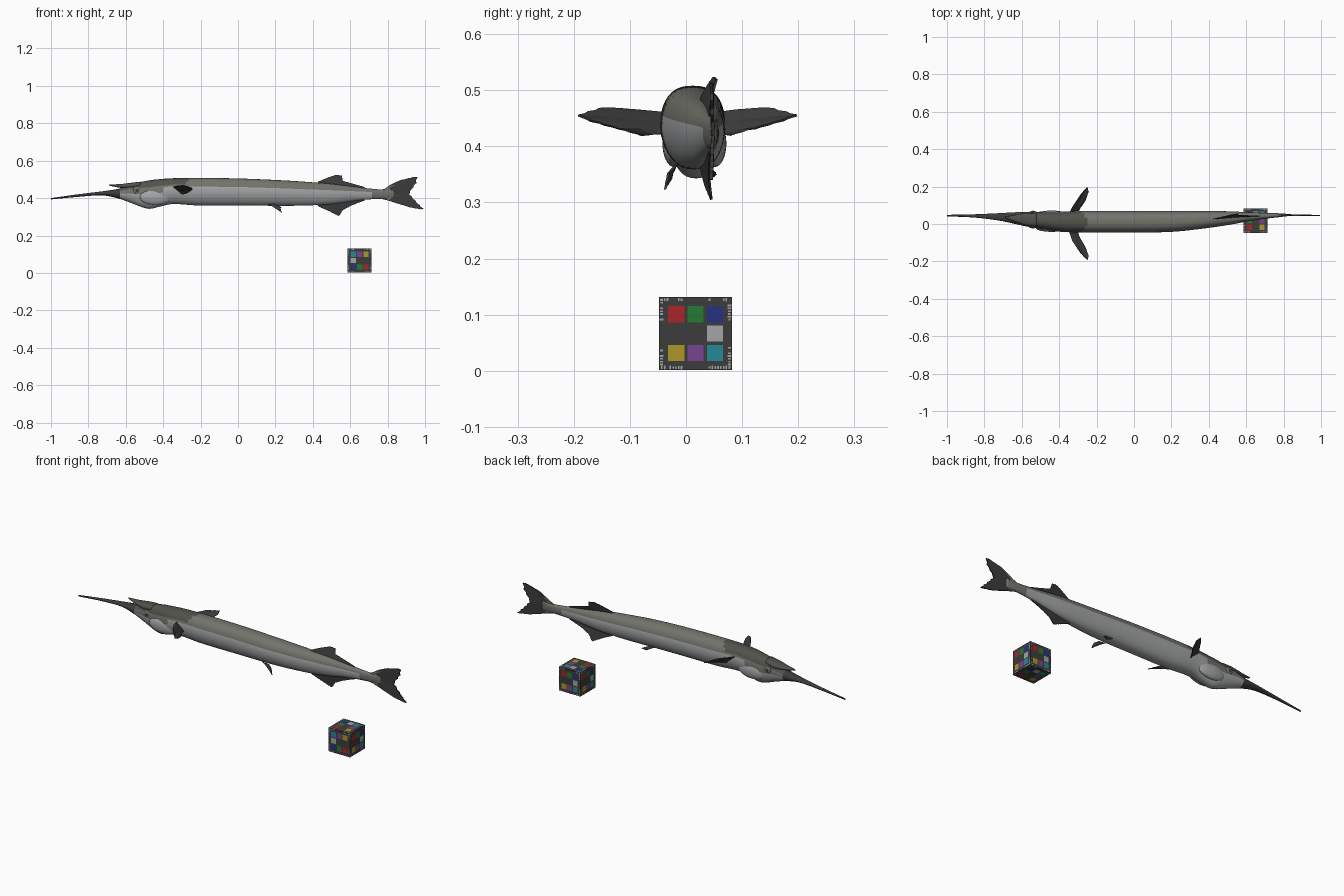
import bpy, bmesh, math, random
from mathutils import Vector

if "Cube" in bpy.data.objects:
    bpy.data.objects.remove(bpy.data.objects["Cube"])

random.seed(4)


def lin(c):
    c /= 255
    return c / 12.92 if c <= 0.04045 else ((c + 0.055) / 1.055) ** 2.4


COLOURS = {
    "silver": (163, 165, 166), "olive_grey": (114, 116, 108), "dark_olive": (80, 82, 75),
    "charcoal": (59, 60, 59), "red": (172, 35, 40), "green": (36, 122, 52),
    "blue": (38, 50, 128), "yellow": (172, 152, 38), "purple": (122, 68, 144),
    "teal": (36, 138, 150)}
MATS, IDX = [], {}
for i, (n, rgb) in enumerate(COLOURS.items()):
    m = bpy.data.materials.new(n)
    m.diffuse_color = (*[lin(c) for c in rgb], 1)
    m.use_nodes = True
    m.node_tree.nodes["Principled BSDF"].inputs["Base Color"].default_value = m.diffuse_color
    MATS.append(m)
    IDX[n] = i


def finish(name, bm, rule, smooth=True, normals=True):
    """Turn a bmesh into an object; rule(face) gives a colour name."""
    if normals:
        bmesh.ops.recalc_face_normals(bm, faces=bm.faces)
    for f in bm.faces:
        f.material_index = IDX[rule(f)]
        f.smooth = smooth
    me = bpy.data.meshes.new(name)
    bm.to_mesh(me)
    bm.free()
    for m in MATS:
        me.materials.append(m)
    ob = bpy.data.objects.new(name, me)
    bpy.context.collection.objects.link(ob)
    return ob


def spline(rows, x):
    """Monotone-ish cubic interpolation of table rows by their first column."""
    k = max(i for i in range(len(rows) - 1) if rows[i][0] <= x + 1e-9)
    a, b = rows[k], rows[k + 1]
    p, q = rows[max(k - 1, 0)], rows[min(k + 2, len(rows) - 1)]
    h = b[0] - a[0]
    t = (x - a[0]) / h
    out = []
    for j in range(1, len(a)):
        ma, mb = (b[j] - p[j]) / (b[0] - p[0]) * h, (q[j] - a[j]) / (q[0] - a[0]) * h
        out.append((2*t**3 - 3*t*t + 1) * a[j] + (t**3 - 2*t*t + t) * ma
                   + (3*t*t - 2*t**3) * b[j] + (t**3 - t*t) * mb)
    return out


def loft(name, rows, rings, rule, seg=40):
    """Skin rows of (x, bottom, top, centre y, half width) with rounded sections."""
    bm = bmesh.new()
    loops = []
    for i in range(rings + 1):
        x = rows[0][0] + (rows[-1][0] - rows[0][0]) * i / rings
        lo, hi, cy, w = spline(rows, x)
        ring = []
        for k in range(seg):
            a = 2 * math.pi * k / seg
            c, s = math.cos(a), math.sin(a)
            y = math.copysign(abs(c) ** 0.8, c) * w * (1 - 0.18 * max(0, -s))
            z = math.copysign(abs(s) ** 0.85, s) * (hi - lo) / 2
            ring.append(bm.verts.new((x, cy + y, (hi + lo) / 2 + z)))
        loops.append(ring)
    for r0, r1 in zip(loops, loops[1:]):
        for k in range(seg):
            bm.faces.new((r0[k], r0[(k+1) % seg], r1[(k+1) % seg], r1[k]))
    bm.faces.new(loops[0])
    bm.faces.new(loops[-1])
    return finish(name, bm, rule)


def along(pts, t):
    """Point at fraction t of a polyline's length."""
    pts = [Vector(p) for p in pts]
    lens = [(b - a).length for a, b in zip(pts, pts[1:])]
    d = t * sum(lens)
    for a, b, l in zip(pts, pts[1:], lens):
        if d <= l + 1e-9:
            return a.lerp(b, d / l)
        d -= l
    return pts[-1]


def fin(name, root, edge, rays=24, rule=lambda f: "charcoal", thick=0.004):
    """Thin fin fanned from a root line to a slightly ragged outer edge."""
    bm = bmesh.new()
    prev = None
    for i in range(rays + 1):
        a, b = along(root, i / rays), along(edge, i / rays)
        b = a.lerp(b, 0.96 if i % 2 else 1.0)
        row = [bm.verts.new(a.lerp(b, s / 4)) for s in range(5)]
        if prev:
            for s in range(4):
                bm.faces.new((prev[s], prev[s+1], row[s+1], row[s]))
        prev = row
    ob = finish(name, bm, rule, smooth=False)
    mod = ob.modifiers.new("thickness", "SOLIDIFY")
    mod.thickness, mod.offset = thick, 0
    return ob


def blob(name, centre, size, colour):
    bm = bmesh.new()
    bmesh.ops.create_uvsphere(bm, u_segments=24, v_segments=16, radius=1)
    for v in bm.verts:
        v.co = Vector(c + s * p for c, s, p in zip(centre, size, v.co))
    return finish(name, bm, lambda f: colour)


# Body with long lower jaw
BODY = [(-1, .393, .400, .045, .004), (-.85, .407, .421, .043, .009),
        (-.72, .414, .437, .038, .020), (-.63, .395, .452, .031, .032),
        (-.58, .377, .472, .026, .038), (-.48, .343, .494, .018, .048),
        (-.42, .354, .501, .014, .053), (-.35, .368, .506, .012, .056),
        (-.22, .361, .508, .012, .058), (0, .360, .505, .012, .058),
        (.2, .359, .497, .014, .056), (.35, .360, .488, .021, .048),
        (.5, .368, .476, .031, .037), (.65, .389, .457, .041, .020),
        (.78, .397, .445, .047, .010), (.84, .397, .447, .048, .004)]


def body_colour(f):
    c = f.calc_center_median()
    lo, hi, cy, w = spline(BODY, min(max(c.x, -1), .839))
    t = (c.z - lo) / (hi - lo)
    if c.x < -.63:
        return "charcoal"
    if t > .74 and c.x < -.25 - 12 * (c.y - cy) ** 2:
        return "dark_olive"
    if c.x > .72 or t > .68 or (c.x < -.4 and t > .48):
        return "olive_grey"
    return "silver"


loft("body", BODY, 120, body_colour)

# Short upper jaw
loft("upper_jaw", [(-.69, .467, .473, .035, .003), (-.63, .455, .475, .030, .020),
                   (-.57, .448, .482, .025, .034), (-.52, .455, .488, .020, .032)],
     14, lambda f: "dark_olive", 24)

# Paired head parts and paired fins
for side, s in (("right", -1), ("left", 1)):
    blob(f"{side}_eye", (-.54, .023 + s * .039, .442), (.021, .007, .019), "olive_grey")
    blob(f"{side}_pupil", (-.54, .023 + s * .0425, .442), (.010, .0055, .010), "charcoal")
    blob(f"{side}_gill_cover", (-.44, .015 + s * .036, .405), (.085, .021, .042), "silver")
    fin(f"{side}_pectoral_fin",
        [(-.345, .008 + s * .050, .460), (-.30, .008 + s * .050, .422)],
        [(-.33, s * .09, .464), (-.29, s * .15, .469), (-.25, .003 + s * .197, .456),
         (-.24, s * .18, .448), (-.26, s * .125, .432), (-.295, s * .08, .420)], 20)
    fin(f"{side}_pelvic_fin", [(.16, .01 + s * .028, .368), (.20, .01 + s * .028, .366)],
        [(.21, .01 + s * .036, .343), (.235, .008 + s * .046, .336 + s * .014),
         (.225, .01 + s * .042, .352)], 8)

# Dorsal and anal fins
fin("dorsal_fin", [(.42, .026, .476), (.67, .042, .448)],
    [(.43, .028, .489), (.48, .04, .510), (.525, .05, .525), (.555, .055, .520),
     (.56, .047, .492), (.61, .045, .478), (.68, .043, .458)], 30)
fin("anal_fin", [(.42, .026, .372), (.67, .042, .398)],
    [(.43, .028, .355), (.49, .035, .328), (.54, .046, .302), (.56, .042, .335),
     (.61, .042, .362), (.68, .043, .388)], 30)

# Forked tail fin
fin("tail_fin", [(.765, .047, .444), (.765, .047, .398)],
    [(.80, .047, .453), (.86, .047, .494), (.962, .045, .519), (.955, .046, .48),
     (.915, .048, .425), (.96, .046, .375), (1, .045, .336), (.92, .046, .35),
     (.80, .047, .393)], 40,
    lambda f: "olive_grey" if f.calc_center_median().x < .825 else "charcoal", .006)

# Calibration cube
C, H = Vector((.65, .017, .0662)), .065
bm = bmesh.new()
bmesh.ops.create_cube(bm, size=2 * H)
bmesh.ops.translate(bm, verts=bm.verts, vec=C - Vector((0, 0, .0002)))
finish("calibration_cube", bm, lambda f: "charcoal", False)

# Colour patches and ruler ticks on each cube side
X, Y, Z = Vector((1, 0, 0)), Vector((0, 1, 0)), Vector((0, 0, 1))
SIDES = [(X, Y, Z), (-Y, -X, -Z), (Z, Y, -X), (-X, -Y, Z), (Y, -X, Z), (-Z, Y, X)]
PATCHES = {(-1, 1): "red", (0, 1): "green", (1, 1): "blue", (1, 0): "silver",
           (-1, -1): "yellow", (0, -1): "purple", (1, -1): "teal"}
bm = bmesh.new()
names = []


def plate(n, u, v, cu, cv, hu, hv, colour):
    o = C + n * (H + .001)
    bm.faces.new([bm.verts.new(o + u * (cu + a * hu) + v * (cv + b * hv))
                  for a, b in ((-1, -1), (1, -1), (1, 1), (-1, 1))])
    names.append(colour)


for n, u, v in SIDES:
    for (i, j), colour in PATCHES.items():
        plate(n, u, v, i * .0345, j * .0345, .0145, .0145, colour)
    for a, b in ((u, v), (v, -u), (-u, -v), (-v, u)):
        for k in range(-12, 13):
            if abs(k) > 4 and random.random() < .75:
                plate(n, a, b, k * .005, .0605, .0015, random.uniform(.002, .0035), "silver")
colour_of = iter(names)
finish("calibration_patches", bm, lambda f: next(colour_of), False, False)
